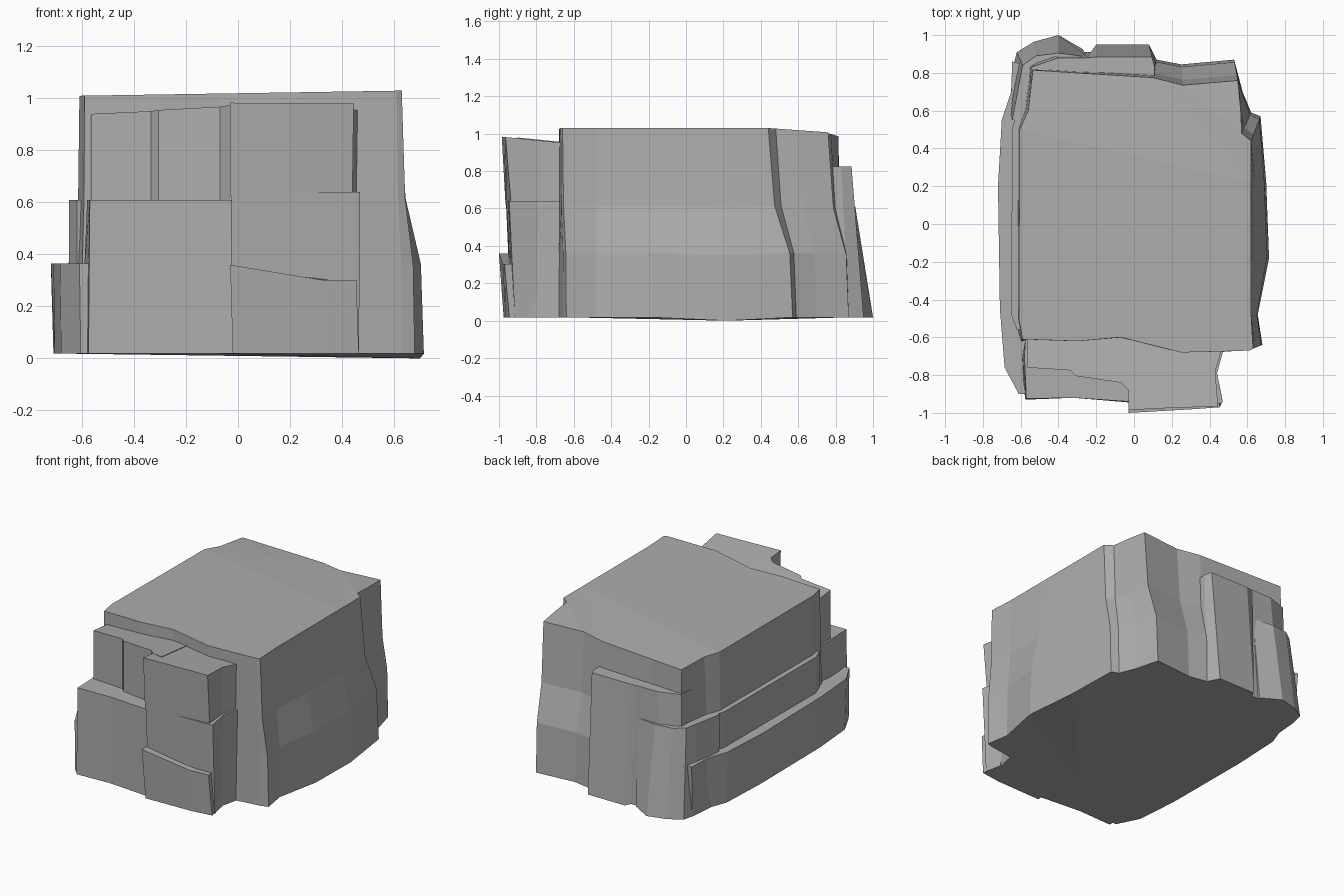
import bpy, bmesh

stone = bpy.data.materials.new("stone")
stone.diffuse_color = (.42, .42, .42, 1)


def loft(name, bottom, top, z0, z1, steps=((0, 0), (1, 1))):
    """Closed block between two plan outlines; steps = (height part, shape part)."""
    f0 = z0 if callable(z0) else lambda x, y: z0
    f1 = z1 if callable(z1) else lambda x, y: z1
    bm = bmesh.new()
    rings = []
    for h, t in steps:
        ring = []
        for (ax, ay), (bx, by) in zip(bottom, top):
            za, zb = f0(ax, ay), f1(bx, by)
            ring.append(bm.verts.new((ax + (bx - ax) * t, ay + (by - ay) * t, za + (zb - za) * h)))
        rings.append(ring)
    n = len(bottom)
    for a, b in zip(rings, rings[1:]):
        for i in range(n):
            j = (i + 1) % n
            bm.faces.new((a[i], a[j], b[j], b[i]))
    caps = [bm.faces.new(rings[0][::-1]), bm.faces.new(rings[-1])]
    bmesh.ops.triangulate(bm, faces=caps)
    bmesh.ops.recalc_face_normals(bm, faces=bm.faces[:])
    me = bpy.data.meshes.new(name)
    bm.to_mesh(me)
    bm.free()
    me.materials.append(stone)
    ob = bpy.data.objects.new(name, me)
    bpy.context.collection.objects.link(ob)
    return ob


B = 0.018

# main block: bulging right side, back face leaning inward
core = loft(
    "rock_block",
    [(-.60, -.62), (-.3, -.63), (-.07, -.62), (.25, -.68), (.45, -.68), (.63, -.655), (.68, -.64),
     (.655, -.48), (.715, -.18), (.70, .22), (.67, .57), (.62, .59), (.575, .70), (.53, .87),
     (.25, .845), (.12, .87), (-.3, .85), (-.58, .84), (-.62, .6), (-.63, .5), (-.63, -.5)],
    [(-.59, -.61), (-.3, -.62), (-.07, -.60), (.25, -.68), (.45, -.675), (.61, -.67), (.63, -.66),
     (.62, -.48), (.62, -.18), (.62, .22), (.62, .44), (.57, .48), (.565, .60), (.55, .76),
     (.26, .735), (.10, .775), (-.3, .80), (-.535, .815), (-.56, .6), (-.605, .5), (-.61, -.5)],
    lambda x, y: 0 if x > .6 and .1 < y < .3 else B,
    lambda x, y: 1.02 + .016 * x - max(0, y - .45) * .07,
    ((0, 0), (.34, .12), (.59, .74), (1, 1)))

parts = []


def add(*args):
    parts.append(loft(*args))


# left ledges, stepping outward toward the ground
add("left_low_ledge",
    [(-.40, -.90), (-.605, -.90), (-.68, -.75), (-.705, -.45), (-.71, .2), (-.695, .55), (-.64, .70), (-.635, .84), (-.40, .80)],
    [(-.40, -.90), (-.61, -.90), (-.685, -.76), (-.71, -.45), (-.72, .2), (-.70, .55), (-.65, .70), (-.645, .86), (-.40, .80)],
    B, .365)
left = [(-.4, -.52), (-.62, -.56), (-.65, -.48), (-.645, .5), (-.61, .65), (-.59, .78), (-.4, .75)]
add("left_mid_ledge", left, left, B, .61)

# front steps
add("front_left_step",
    [(-.57, -.5), (-.605, -.70), (-.575, -.93), (-.32, -.92), (-.02, -.945), (.1, -.9), (.1, -.5)],
    [(-.57, -.5), (-.58, -.70), (-.57, -.925), (-.32, -.92), (-.03, -.94), (.1, -.9), (.1, -.5)],
    B, .61)
upper = [(-.57, -.5), (-.565, -.76), (-.335, -.775), (-.305, -.805), (-.07, -.84), (-.03, -.88), (.05, -.9), (.05, -.5)]
add("front_left_upper_slab", upper, upper, .52, lambda x, y: .887 - .1 * y + .04 * x)
add("front_right_slab",
    [(-.025, -.5), (-.025, -.935), (.17, -.935), (.455, -.915), (.465, -.915), (.435, -.80), (.46, -.68), (.46, -.5)],
    [(-.025, -.5), (-.025, -.963), (.17, -.96), (.455, -.95), (.47, -.945), (.44, -.79), (.47, -.68), (.47, -.5)],
    B, lambda x, y: .64)
add("front_right_upper_slab",
    [(-.03, -.5), (-.03, -.965), (.17, -.961), (.44, -.935), (.425, -.78), (.455, -.68), (.455, -.5)],
    [(-.03, -.5), (-.03, -.985), (.17, -.975), (.445, -.965), (.43, -.78), (.46, -.68), (.46, -.5)],
    .62, lambda x, y: .885 - .1 * y)
add("front_foot",
    [(-.02, -.8), (-.02, -.975), (.32, -.965), (.465, -.945), (.44, -.8)],
    [(-.03, -.8), (-.03, -1.0), (.32, -.98), (.455, -.97), (.43, -.8)],
    B, lambda x, y: .36 - .18 * max(0, min(x, .32)))

# back steps
add("back_slab",
    [(.11, .6), (.12, .87), (.08, .95), (-.2, .95), (-.22, .91), (-.45, .91), (-.56, .84), (-.58, .6)],
    [(.10, .6), (.11, .83), (.095, .885), (-.2, .885), (-.25, .88), (-.40, .88), (-.545, .83), (-.56, .6)],
    B, .825)
add("back_left_column",
    [(-.27, .6), (-.27, .925), (-.40, 1.0), (-.53, .965), (-.62, .91), (-.64, .83), (-.66, .6)],
    [(-.25, .6), (-.25, .885), (-.40, .905), (-.52, .89), (-.59, .84), (-.605, .76), (-.645, .55)],
    B, .61)

# fuse everything into one solid rock
for p in parts:
    m = core.modifiers.new(p.name, 'BOOLEAN')
    m.operation, m.solver, m.object = 'UNION', 'EXACT', p
dg = bpy.context.evaluated_depsgraph_get()
solid = bpy.data.meshes.new_from_object(core.evaluated_get(dg))
core.modifiers.clear()
core.data = solid
solid.materials.clear()
solid.materials.append(stone)
for f in solid.polygons:
    f.material_index = 0
for p in parts:
    bpy.data.objects.remove(p)
